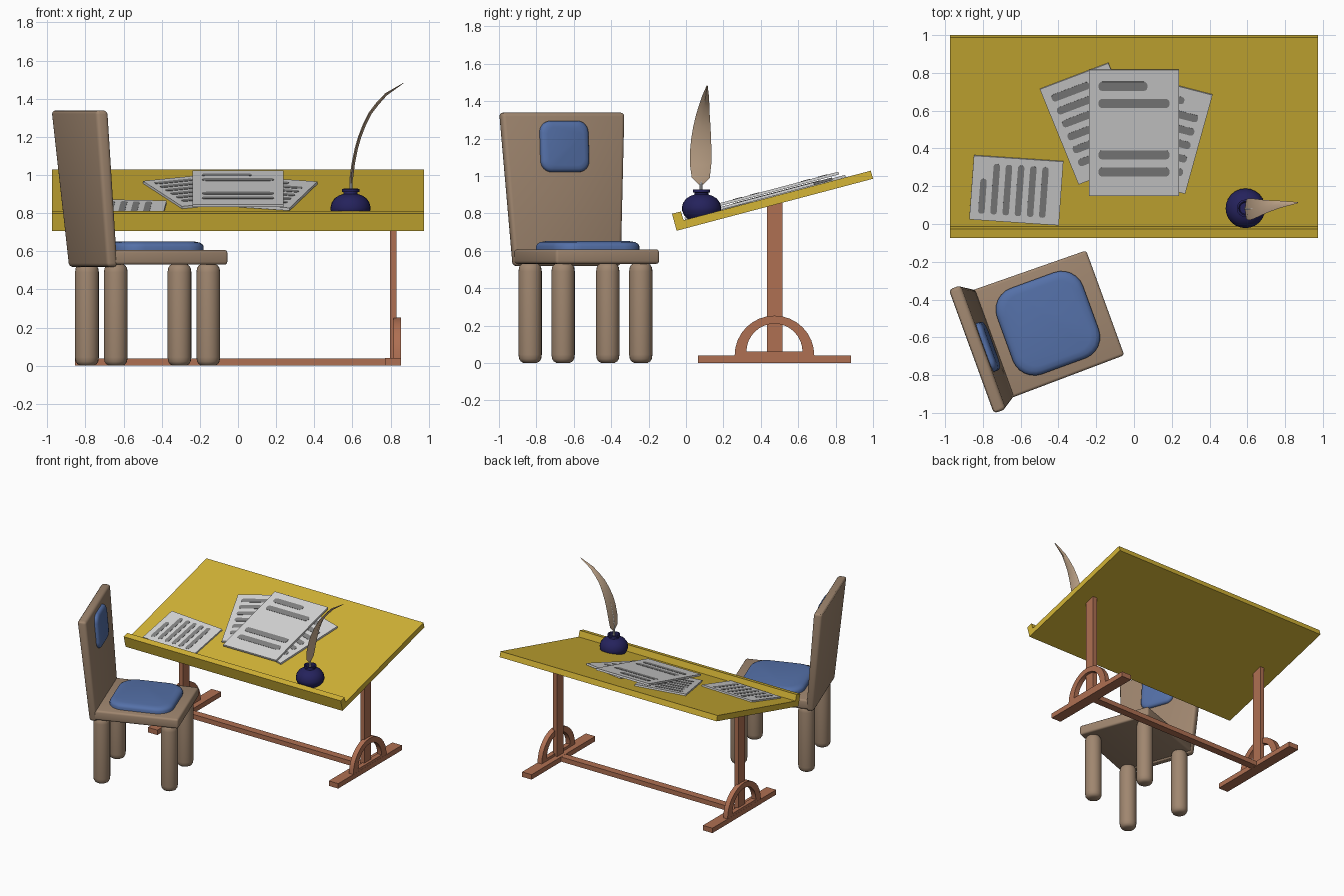
import bpy, bmesh, math
from mathutils import Matrix, Vector

if "Cube" in bpy.data.objects:
    bpy.data.objects.remove(bpy.data.objects["Cube"])

def material(name, r, g, b):
    m = bpy.data.materials.new(name)
    m.diffuse_color = (r, g, b, 1)
    m.use_nodes = True
    m.node_tree.nodes["Principled BSDF"].inputs["Base Color"].default_value = m.diffuse_color
    return m

YELLOW = material("yellow_board", 0.66, 0.46, 0.037)
RED_WOOD = material("red_wood", 0.43, 0.16, 0.085)
CHAIR_WOOD = material("chair_wood", 0.35, 0.24, 0.16)
BLUE = material("blue_cushion", 0.089, 0.162, 0.39)
PAPER = material("paper", 0.68, 0.68, 0.68)
INK_GREY = material("grey_ink", 0.23, 0.23, 0.23)
GLASS = material("dark_blue_glass", 0.018, 0.016, 0.107)
FEATHER = material("feather_tan", 0.6, 0.43, 0.29)

def loft(name, parts, mat, matrix=Matrix(), bevel=0, smooth=None):
    """Each part is a list of rings, skinned and capped; all parts join into one object."""
    bm = bmesh.new()
    for rings in parts:
        loops = [[bm.verts.new(p) for p in ring] for ring in rings]
        n = len(loops[0])
        for a, b in zip(loops, loops[1:]):
            for i in range(n):
                bm.faces.new((a[i], a[(i + 1) % n], b[(i + 1) % n], b[i]))
        bm.faces.new(loops[0][::-1])
        bm.faces.new(loops[-1])
    bmesh.ops.recalc_face_normals(bm, faces=bm.faces[:])
    if bevel:
        bmesh.ops.bevel(bm, geom=bm.edges[:], offset=bevel, segments=3,
                        profile=0.5, affect='EDGES', clamp_overlap=True)
    for f in bm.faces:
        f.smooth = smooth is not None
    me = bpy.data.meshes.new(name)
    bm.to_mesh(me)
    bm.free()
    if smooth is not None:
        me.set_sharp_from_angle(angle=math.radians(smooth))
    me.materials.append(mat)
    ob = bpy.data.objects.new(name, me)
    ob.matrix_world = matrix
    bpy.context.collection.objects.link(ob)
    return ob

def rect(x0, x1, y0, y1, z):
    return [(x0, y0, z), (x1, y0, z), (x1, y1, z), (x0, y1, z)]

def box(x0, x1, y0, y1, z0, z1):
    return [rect(x0, x1, y0, y1, z0), rect(x0, x1, y0, y1, z1)]

def circle(r, z, x=0, y=0, n=24):
    return [(x + r * math.cos(2 * math.pi * i / n), y + r * math.sin(2 * math.pi * i / n), z)
            for i in range(n)]

def rounded(hx, hy, r, z, cx=0, cy=0, seg=4):
    pts = []
    for k, (sx, sy) in enumerate([(1, 1), (-1, 1), (-1, -1), (1, -1)]):
        for i in range(seg + 1):
            a = math.pi / 2 * (k + i / seg)
            pts.append((cx + sx * (hx - r) + r * math.cos(a), cy + sy * (hy - r) + r * math.sin(a), z))
    return pts

def extrude_x(profile, x0, x1):
    return [[(x, y, z) for y, z in profile] for x in (x0, x1)]

# Sloping board with a front lip
profile = [(-0.05, 0.707), (1.0, 0.985), (0.988, 1.028), (-0.013, 0.763), (-0.027, 0.81), (-0.075, 0.798)]
loft("desk_board", [extrude_x(profile, -0.975, 0.975)], YELLOW)
SLOPE = math.atan2(1.028 - 0.763, 1.001)

# Trestle: feet, posts, arches, stretcher
YC = 0.473
arc = [math.pi * i / 16 for i in range(17)]
arch = [(YC + 0.213 * math.cos(a), 0.04 + 0.213 * math.sin(a)) for a in arc]
arch += [(YC - 0.15, 0.04)]
arch += [(YC + 0.15 * math.cos(a), 0.06 + 0.15 * math.sin(a)) for a in reversed(arc)]
arch += [(YC + 0.15, 0.04)]
for side, s in (("left", -1), ("right", 1)):
    loft(side + "_foot", [box(s * 0.77, s * 0.855, 0.065, 0.882, 0, 0.04)], RED_WOOD)
    loft(side + "_post", [box(s * 0.796, s * 0.832, 0.433, 0.517, 0.03, 0.86)], RED_WOOD)
    loft(side + "_arch", [extrude_x(arch, s * 0.815, s * 0.854)], RED_WOOD, smooth=30)
    loft(side + "_arch_base", [box(s * 0.815, s * 0.854, YC - 0.151, YC + 0.151, 0.035, 0.06)], RED_WOOD)
loft("stretcher", [box(-0.775, 0.775, YC - 0.03, YC + 0.03, 0.001, 0.039)], RED_WOOD)

# Sheets of paper with rows of grey strokes
def sheet(name, x, y, w, h, angle, z0, z1, rows):
    m = (Matrix.Translation((x, y, 0.7665 + y * math.tan(SLOPE))) @ Matrix.Rotation(SLOPE, 4, 'X')
         @ Matrix.Rotation(math.radians(angle), 4, 'Z'))
    loft(name, [box(-w / 2, w / 2, -h / 2, h / 2, z0, z1)], PAPER, m)
    strokes = []
    for r in rows:
        x0, x1 = -0.395 * w, (0.15 if r == 0 else 0.395) * w
        hy = 0.036 * h
        strokes.append([rounded((x1 - x0) / 2, hy, hy * 0.8, z, (x0 + x1) / 2, (0.372 - 0.136 * r) * h, 3)
                        for z in (z1 - 0.002, z1 + 0.002)])
    loft(name + "_strokes", strokes, INK_GREY, m)

sheet("left_sheet", -0.2145, 0.533, 0.39, 0.56, 21.5, 0, 0.013, range(6))
sheet("right_sheet", 0.155, 0.474, 0.39, 0.56, -15, 0.003, 0.018, range(6))
sheet("top_sheet", 0, 0.491, 0.476, 0.69, 0, 0.024, 0.039, (0, 1, 4, 5))
sheet("loose_sheet", -0.623, 0.18, 0.35, 0.475, 86, 0, 0.012, range(6))

# Ink bottle
body = [(0.075, 0.77), (0.094, 0.79), (0.104, 0.815), (0.105, 0.83), (0.099, 0.855), (0.083, 0.878),
        (0.06, 0.893), (0.038, 0.9), (0.036, 0.91), (0.046, 0.912), (0.046, 0.927), (0.036, 0.928), (0.03, 0.915)]
loft("ink_bottle", [[circle(r, z, 0.59, 0.083) for r, z in body]], GLASS, smooth=40)

# Quill: x, y, z, half width of the vane along the curved shaft
path = [(0.592, 0.08, 0.86, 0), (0.592, 0.08, 0.955, 0.012), (0.593, 0.079, 0.99, 0.048),
        (0.602, 0.078, 1.06, 0.057), (0.618, 0.079, 1.14, 0.057), (0.635, 0.081, 1.2, 0.053),
        (0.66, 0.085, 1.265, 0.046), (0.69, 0.09, 1.325, 0.037), (0.73, 0.097, 1.377, 0.028),
        (0.775, 0.104, 1.425, 0.019), (0.867, 0.113, 1.482, 0.003)]
vane, shaft = [], []
Y = Vector((0, 1, 0))
for i, p in enumerate(path):
    c = Vector(p[:3])
    t = Vector(path[min(i + 1, len(path) - 1)][:3]) - Vector(path[max(i - 1, 0)][:3])
    n = t.cross(Y).normalized()
    hw = p[3]
    if i > 0:
        th = min(0.011, hw * 0.5)
        vane.append([c + Y * hw, c - n * th, c - Y * hw, c + n * th * 0.5])
    r = 0.009 * (1 - 0.08 * i)
    shaft.append([c + r * (math.cos(a * math.pi / 4) * Y + math.sin(a * math.pi / 4) * n) for a in range(8)])
loft("quill_vane", [vane], FEATHER, smooth=40)
loft("quill_shaft", [shaft[:-1]], PAPER, smooth=40)

# Chair, turned 20 degrees: local x is forward, y is its left
CHAIR = Matrix.Rotation(math.radians(20), 4, 'Z')
SC = -0.34
seat = [[(-0.93, SC - 0.303, z), (-0.286, SC - 0.295, z), (-0.286, SC + 0.295, z), (-0.93, SC + 0.303, z)]
        for z in (0.53, 0.607)]
loft("seat", [seat], CHAIR_WOOD, CHAIR, bevel=0.015, smooth=30)
back = [rect(-0.962, -0.902, SC - 0.303, SC + 0.303, 0.518), rect(-1.042, -0.974, SC - 0.35, SC + 0.35, 1.338)]
loft("backrest", [back], CHAIR_WOOD, CHAIR, bevel=0.02, smooth=30)
leg = [(0.035, 0), (0.05, 0.008), (0.059, 0.022), (0.0625, 0.045),
       (0.0625, 0.49), (0.059, 0.512), (0.05, 0.526), (0.035, 0.534)]
for fname, fx in (("front", 0.258), ("back", -0.258)):
    for sname, sy in (("left", 0.221), ("right", -0.221)):
        loft(f"{fname}_{sname}_leg", [[circle(r, z, -0.629 + fx, -0.343 + sy, 20) for r, z in leg]],
             CHAIR_WOOD, CHAIR, smooth=50)

# Cushions
def cushion(name, half, r, levels, m):
    loft(name, [[rounded(half - d, half - d, r - d * 0.6, z, seg=6) for z, d in levels]], BLUE, m, smooth=50)

cushion("seat_cushion", 0.242, 0.12, [(-0.01, 0), (0.018, 0), (0.03, 0.006), (0.039, 0.02), (0.044, 0.045)],
        CHAIR @ Matrix.Translation((-0.608, -0.338, 0.607)))
cushion("back_cushion", 0.137, 0.06, [(-0.01, 0), (0.01, 0), (0.02, 0.005), (0.027, 0.016), (0.031, 0.035)],
        CHAIR @ Matrix.Translation((-0.958, -0.345, 1.157)) @ Matrix.Rotation(math.radians(85), 4, 'Y'))
